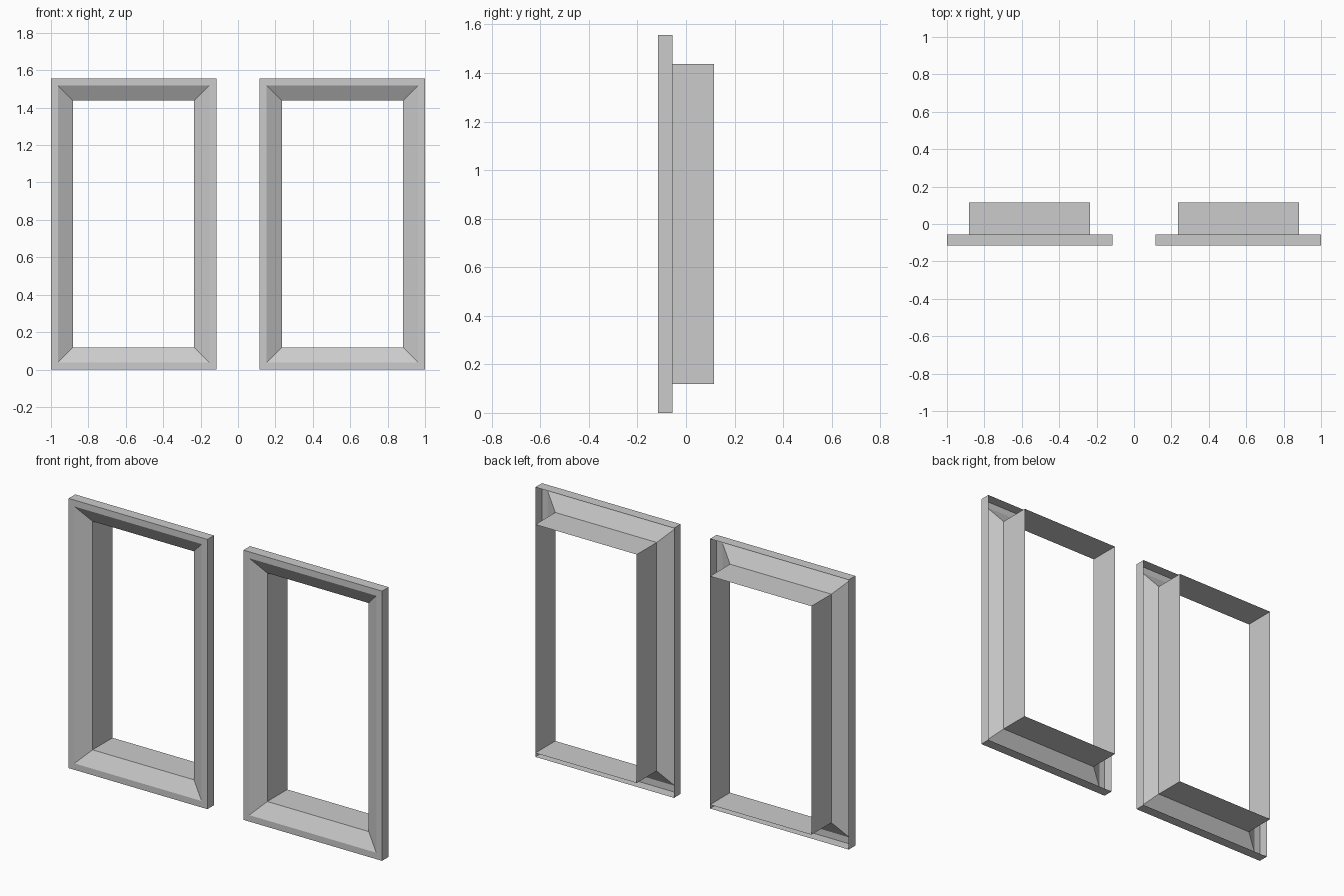
import bpy
import bmesh

cube = bpy.data.objects.get("Cube")
if cube:
    bpy.data.objects.remove(cube, do_unlink=True)

# Single painted grey finish
grey = bpy.data.materials.new("light_grey")
grey.use_nodes = True
colour = (0.6, 0.6, 0.6, 1)
grey.diffuse_color = colour
grey.node_tree.nodes["Principled BSDF"].inputs["Base Color"].default_value = colour

HALF_WIDTH, HEIGHT, CENTRE = 0.4425, 1.556, 0.5575

# Frame section as (inset from outer edge, depth): rim, face, bevel, reveal
SECTION = [(0, -0.055), (0, -0.115), (0.037, -0.115),
           (0.119, -0.067), (0.119, 0.115)]


def window_frame(name, x):
    """Sweep the open section around a rectangle with mitred corners."""
    bm = bmesh.new()
    rings = []
    for inset, y in SECTION:
        w, low, high = HALF_WIDTH - inset, inset, HEIGHT - inset
        corners = [(-w, low), (w, low), (w, high), (-w, high)]
        rings.append([bm.verts.new((cx, y, cz)) for cx, cz in corners])
    for a, b in zip(rings, rings[1:]):
        for i in range(4):
            j = (i + 1) % 4
            bm.faces.new((a[i], a[j], b[j], b[i]))
    mesh = bpy.data.meshes.new(name)
    bm.to_mesh(mesh)
    bm.free()
    mesh.materials.append(grey)
    obj = bpy.data.objects.new(name, mesh)
    obj.location.x = x
    bpy.context.collection.objects.link(obj)


window_frame("right_window_frame", -CENTRE)
window_frame("left_window_frame", CENTRE)
